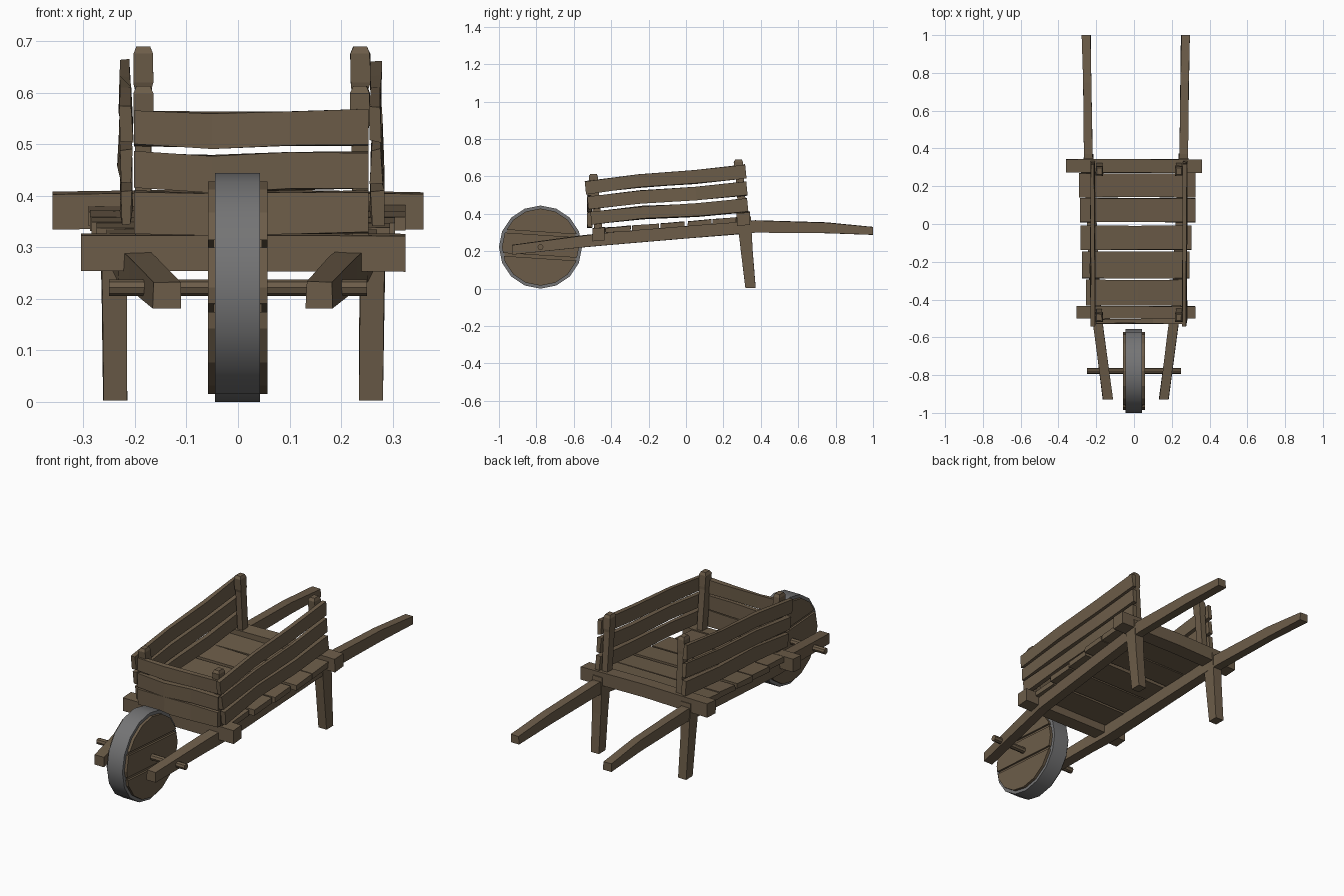
import bpy, bmesh, math, random
from mathutils import Vector, Matrix

if "Cube" in bpy.data.objects:
    bpy.data.objects.remove(bpy.data.objects["Cube"])

random.seed(4)
X, Y, Z = Vector((1, 0, 0)), Vector((0, 1, 0)), Vector((0, 0, 1))


def material(name, rgb):
    m = bpy.data.materials.new(name)
    m.diffuse_color = (*rgb, 1)
    m.use_nodes = True
    m.node_tree.nodes["Principled BSDF"].inputs["Base Color"].default_value = m.diffuse_color
    return m


wood = material("weathered wood", (0.150, 0.108, 0.066))
iron = material("grey iron", (0.175, 0.175, 0.178))


def make_object(name, bm, mat):
    bmesh.ops.recalc_face_normals(bm, faces=bm.faces[:])
    me = bpy.data.meshes.new(name)
    bm.to_mesh(me)
    bm.free()
    me.materials.append(mat)
    ob = bpy.data.objects.new(name, me)
    bpy.context.collection.objects.link(ob)
    return ob


def beam(name, sections, u, v, rough=0.003):
    """Rectangular timber lofted through (centre, half u, half v) sections."""
    bm = bmesh.new()
    rings = []
    for p, a, b in sections:
        ring = []
        for su, sv in ((-1, -1), (1, -1), (1, 1), (-1, 1)):
            co = Vector(p) + u * (su * a + random.uniform(-rough, rough)) \
                + v * (sv * b + random.uniform(-rough, rough))
            ring.append(bm.verts.new(co))
        rings.append(ring)
    for r, s in zip(rings, rings[1:]):
        for i in range(4):
            j = (i + 1) % 4
            bm.faces.new((r[i], r[j], s[j], s[i]))
    bm.faces.new(rings[0][::-1])
    bm.faces.new(rings[-1])
    return make_object(name, bm, wood)


def drum(name, x0, x1, radius, sides, centre, mat, cuts=()):
    """Cylinder along x, optionally trimmed by (offset, direction) planes."""
    bm = bmesh.new()
    bmesh.ops.create_cone(bm, cap_ends=True, segments=sides, radius1=radius,
                          radius2=radius, depth=x1 - x0,
                          matrix=Matrix.Translation(((x0 + x1) / 2, 0, 0))
                          @ Matrix.Rotation(math.pi / 2, 4, 'Y'))
    n = Vector((0, 0.065, 1)).normalized()
    for offset, sign in cuts:
        bmesh.ops.bisect_plane(bm, geom=bm.verts[:] + bm.edges[:] + bm.faces[:],
                               plane_co=n * offset, plane_no=n * sign,
                               clear_outer=True)
        bmesh.ops.holes_fill(bm, edges=[e for e in bm.edges if e.is_boundary], sides=0)
    bmesh.ops.translate(bm, verts=bm.verts[:], vec=centre)
    return make_object(name, bm, mat)


# Wheel: iron tyre, thin core and three wooden slabs with grooves between them
hub = Vector((0, -0.778, 0.222))
tyre = drum("wheel_tyre", -0.045, 0.043, 0.222, 16, hub, iron)
for p in tyre.data.polygons:
    p.use_smooth = len(p.vertices) == 4
tyre.select_set(True)
bpy.context.view_layer.objects.active = tyre
bpy.ops.object.shade_smooth_by_angle(angle=math.radians(35))
drum("wheel_core", -0.048, 0.047, 0.200, 16, hub, wood)
for i, cuts in enumerate([[(0.081, -1)], [(0.065, 1), (-0.044, -1)], [(-0.060, 1)]]):
    drum(f"wheel_slab_{i}", -0.058, 0.057, 0.206, 16, hub, wood, cuts)
drum("axle", -0.25, 0.25, 0.016, 8, hub, wood)


def rail_top(y):
    return 0.295 + 0.078 * (y + 0.47)


for side, s, shift in (("right", 1, 0.0), ("left", -1, 0.02)):
    def sx(x):
        return s * x + shift

    # Long rail running from the axle back to the handle
    beam(f"rail_{side}", [((sx(x), y, z), a, b) for x, y, z, a, b in (
        (0.158, -0.93, 0.208, 0.026, 0.025), (0.205, -0.57, 0.251, 0.026, 0.031),
        (0.225, -0.42, 0.266, 0.026, 0.032), (0.255, 0.25, 0.322, 0.025, 0.033),
        (0.262, 0.37, 0.332, 0.023, 0.032), (0.268, 0.75, 0.325, 0.023, 0.028),
        (0.273, 1.00, 0.309, 0.023, 0.021))], X, Z, 0.002)
    # Leg
    beam(f"leg_{side}", [((sx(0.258), 0.345, 0.003), 0.023, 0.027),
                         ((sx(0.260), 0.325, 0.20), 0.024, 0.031),
                         ((sx(0.261), 0.309, 0.385), 0.027, 0.037)], X, Y, 0.001)
    # Corner posts with chamfered tops
    px = 0.237 if s > 0 else -0.184
    for end, y0, y1, z0, z1 in (("front", -0.465, -0.495, 0.28, 0.613),
                                ("rear", 0.305, 0.280, 0.36, 0.690)):
        beam(f"post_{end}_{side}", [
            ((px, y0, z0), 0.015, 0.021),
            ((px, y1 + 0.006, z1 - 0.085), 0.016, 0.021),
            ((px, y1 + 0.004, z1 - 0.070), 0.019, 0.024),
            ((px, y1, z1 - 0.014), 0.019, 0.024),
            ((px, y1, z1), 0.013, 0.017)], X, Y, 0.001)
    # Three sloping side planks
    plank_x = 0.268 if s > 0 else -0.218
    for k, (y0, y1, z0, z1) in enumerate(((-0.508, 0.330, 0.377, 0.447),
                                          (-0.525, 0.326, 0.457, 0.535),
                                          (-0.538, 0.320, 0.539, 0.627))):
        secs = []
        for t, bump in ((0, 0), (0.33, 0.007), (0.68, -0.003), (1, 0)):
            secs.append(((plank_x + random.uniform(-0.003, 0.003),
                          y0 + (y1 - y0) * t, z0 + (z1 - z0) * t + bump),
                         0.011, 0.033 + 0.003 * t))
        beam(f"side_plank_{side}_{k}", secs, X, Vector((0, -0.1, 1)))

# Front boards, sagging slightly in the middle
for k, (z, h) in enumerate(((0.367, 0.040), (0.448, 0.036), (0.531, 0.034))):
    beam(f"front_board_{k}", [((x, -0.515, z + d), 0.012, h) for x, d in (
        (-0.202, 0.002), (-0.05, -0.004), (0.10, 0.001), (0.253, 0.002))], Y, Z)

# Floor planks laid across the rails
for k, (ya, yb, xa, xb) in enumerate(((0.142, 0.268, -0.290, 0.325),
                                      (0.010, 0.136, -0.287, 0.325),
                                      (-0.136, -0.008, -0.284, 0.305),
                                      (-0.288, -0.145, -0.275, 0.295),
                                      (-0.430, -0.296, -0.255, 0.270))):
    y = (ya + yb) / 2
    beam(f"floor_plank_{k}", [((x, y, rail_top(y) + 0.014), (yb - ya) / 2, 0.014)
                              for x in (xa, 0.02, xb)],
         Vector((0, 1, 0.078)), Z, 0.002)

# Cross beams under the front and rear of the tub
beam("front_cross_beam", [((x, -0.467, 0.291), 0.032, 0.034)
                          for x in (-0.305, 0.01, 0.325)], Vector((0, 1, 0.078)), Z, 0.002)
beam("rear_cross_beam", [((x, 0.307, z), 0.035, 0.034)
                         for x, z in ((-0.360, 0.370), (0, 0.376), (0.360, 0.371))],
     Vector((0, 1, 0.078)), Z, 0.002)
